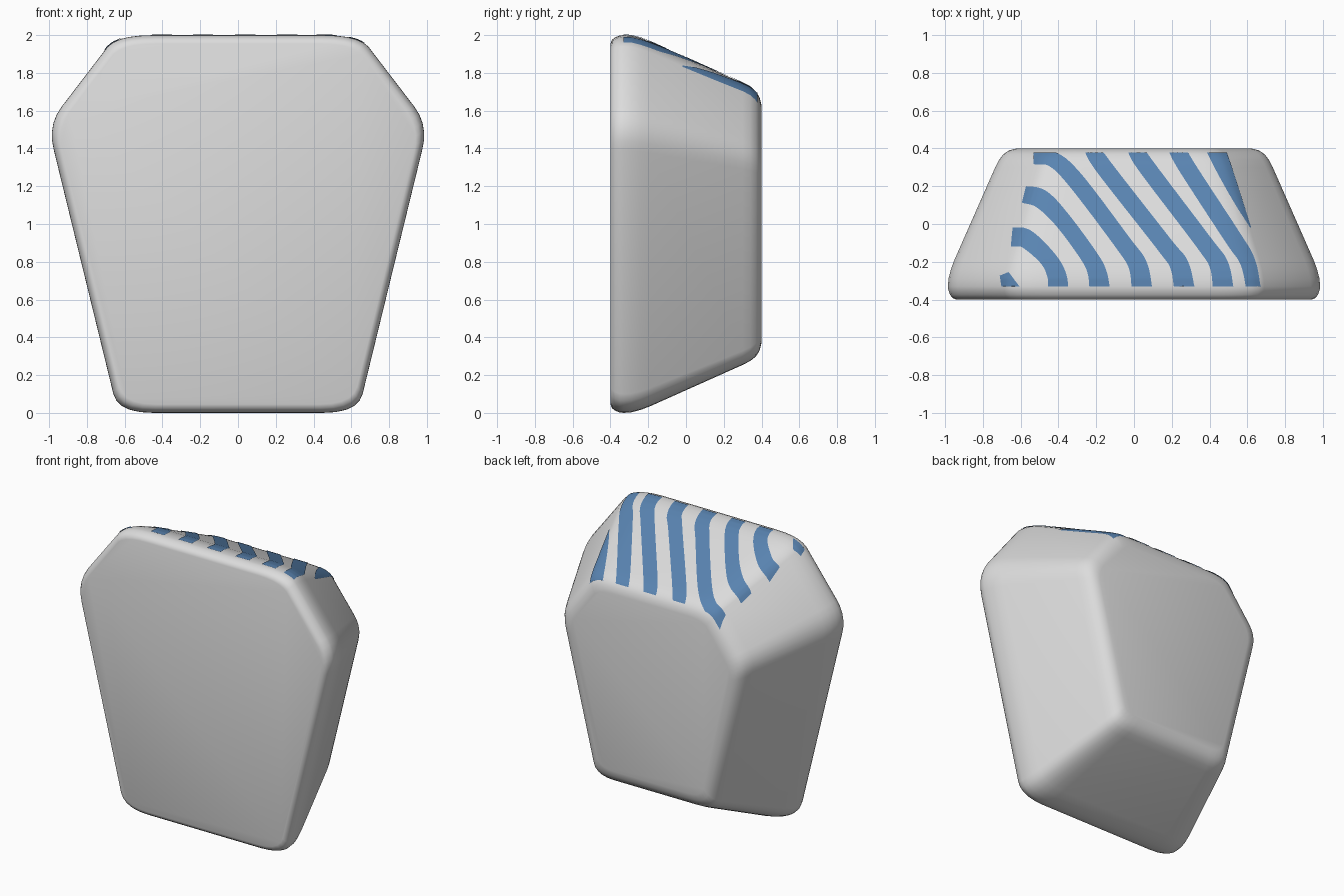
import bpy, bmesh
from mathutils import Vector
from mathutils.bvhtree import BVHTree

if "Cube" in bpy.data.objects:
    bpy.data.objects.remove(bpy.data.objects["Cube"])


def material(name, rgb):
    m = bpy.data.materials.new(name)
    m.diffuse_color = (*rgb, 1)
    m.use_nodes = True
    m.node_tree.nodes["Principled BSDF"].inputs["Base Color"].default_value = m.diffuse_color
    return m


def add_object(name, bm, mat):
    mesh = bpy.data.meshes.new(name)
    bm.to_mesh(mesh)
    mesh.materials.append(mat)
    ob = bpy.data.objects.new(name, mesh)
    bpy.context.collection.objects.link(ob)
    bpy.ops.object.select_all(action='DESELECT')
    ob.select_set(True)
    bpy.context.view_layer.objects.active = ob
    bpy.ops.object.shade_smooth_by_angle(angle=0.7)
    return ob


grey = material("light grey", (0.72, 0.72, 0.72))
blue = material("stripe blue", (0.10, 0.23, 0.44))

# Hexagonal outline with rounded corners: (start, control, end) per corner
corners = [((.45, 2), (.635, 2), (.69, 1.94)),
           ((.935, 1.62), (1.01, 1.52), (.975, 1.39)),
           ((.66, .10), (.635, 0), (.45, 0))]
half = []
for a, b, c in corners:
    a, b, c = Vector(a), Vector(b), Vector(c)
    for i in range(6):
        t = i / 5
        half.append(a * (1 - t) ** 2 + b * 2 * t * (1 - t) + c * t * t)
outline = half + [Vector((-p.x, p.y)) for p in reversed(half)]

# Body: outline lofted front to back, shrinking towards z = 1
rings = [(-.40, .955), (-.392, .975), (-.375, .988), (-.35, .998), (-.33, 1.0),
         (-.29, .997), (-.24, .984), (-.19, .965), (.30, .746), (.34, .725),
         (.37, .702), (.39, .67), (.40, .63)]
bm = bmesh.new()
loops = [[bm.verts.new((p.x * s, y, 1 + (p.y - 1) * s)) for p in outline]
         for y, s in rings]
n = len(outline)
for r0, r1 in zip(loops, loops[1:]):
    for i in range(n):
        j = (i + 1) % n
        bm.faces.new((r0[i], r0[j], r1[j], r1[i]))
bm.faces.new(loops[0])
bm.faces.new(loops[-1])
bmesh.ops.recalc_face_normals(bm, faces=bm.faces)
tree = BVHTree.FromBMesh(bm)
add_object("body", bm, grey)
bm.free()


def spline(pts, steps=14):
    """Smooth curve through points (x, y, width)."""
    p = [Vector(q) for q in pts]
    p = [2 * p[0] - p[1]] + p + [2 * p[-1] - p[-2]]
    out = []
    for k in range(1, len(p) - 2):
        for i in range(steps):
            t = i / steps
            out.append(0.5 * (2 * p[k] + (p[k + 1] - p[k - 1]) * t
                       + (2 * p[k - 1] - 5 * p[k] + 4 * p[k + 1] - p[k + 2]) * t ** 2
                       + (3 * p[k] - p[k - 1] - 3 * p[k + 1] + p[k + 2]) * t ** 3))
    return out + [p[-2]]


# Stripes: ribbons (x, y, width) laid on the top of the body
w = .09
stripes = [
    [(-.685, -.265, .05), (-.645, -.36, .10)],
    [(-.645, -.07, .10), (-.57, -.08, .10), (-.46, -.18, w), (-.41, -.27, .10), (-.40, -.36, .11)],
    [(-.58, .155, .09), (-.49, .13, .10), (-.38, .02, w), (-.24, -.17, w), (-.195, -.26, .10), (-.18, -.36, .11)],
    [(-.53, .345, .06), (-.43, .34, .08), (-.31, .23, w), (-.06, -.1, w), (.02, -.22, .10), (.045, -.36, .11)],
    [(-.23, .41, .08), (-.16, .30, w), (.16, -.11, w), (.24, -.22, .10), (.27, -.36, .11)],
    [(.0, .41, .08), (.06, .31, w), (.37, -.1, w), (.45, -.22, .10), (.475, -.36, .11)],
    [(.22, .41, .09), (.28, .30, w), (.52, -.07, w), (.60, -.20, .08), (.635, -.36, .075)],
    [(.425, .41, .10), (.48, .28, .08), (.55, .12, .045), (.615, -.02, .005)],
]
bm = bmesh.new()
for path in stripes:
    pts = spline(path)
    rows = []
    for i, p in enumerate(pts):
        d = (pts[min(i + 1, len(pts) - 1)] - pts[max(i - 1, 0)]).to_2d().normalized()
        row = []
        for k in range(5):
            q = p.to_2d() + Vector((-d.y, d.x)) * p.z * (k / 4 - .5)
            q.y = max(-.33, min(.375, q.y))
            hit = tree.ray_cast(Vector((q.x, q.y, 5)), Vector((0, 0, -1)))
            row.append(bm.verts.new(hit[0] + hit[1] * .004))
        rows.append(row)
    for r0, r1 in zip(rows, rows[1:]):
        for k in range(4):
            bm.faces.new((r0[k], r1[k], r1[k + 1], r0[k + 1]))
bmesh.ops.dissolve_degenerate(bm, dist=1e-5, edges=bm.edges)
bm.normal_update()
for f in bm.faces:
    if f.normal.z < 0:
        f.normal_flip()
add_object("top_stripes", bm, blue)
bm.free()
